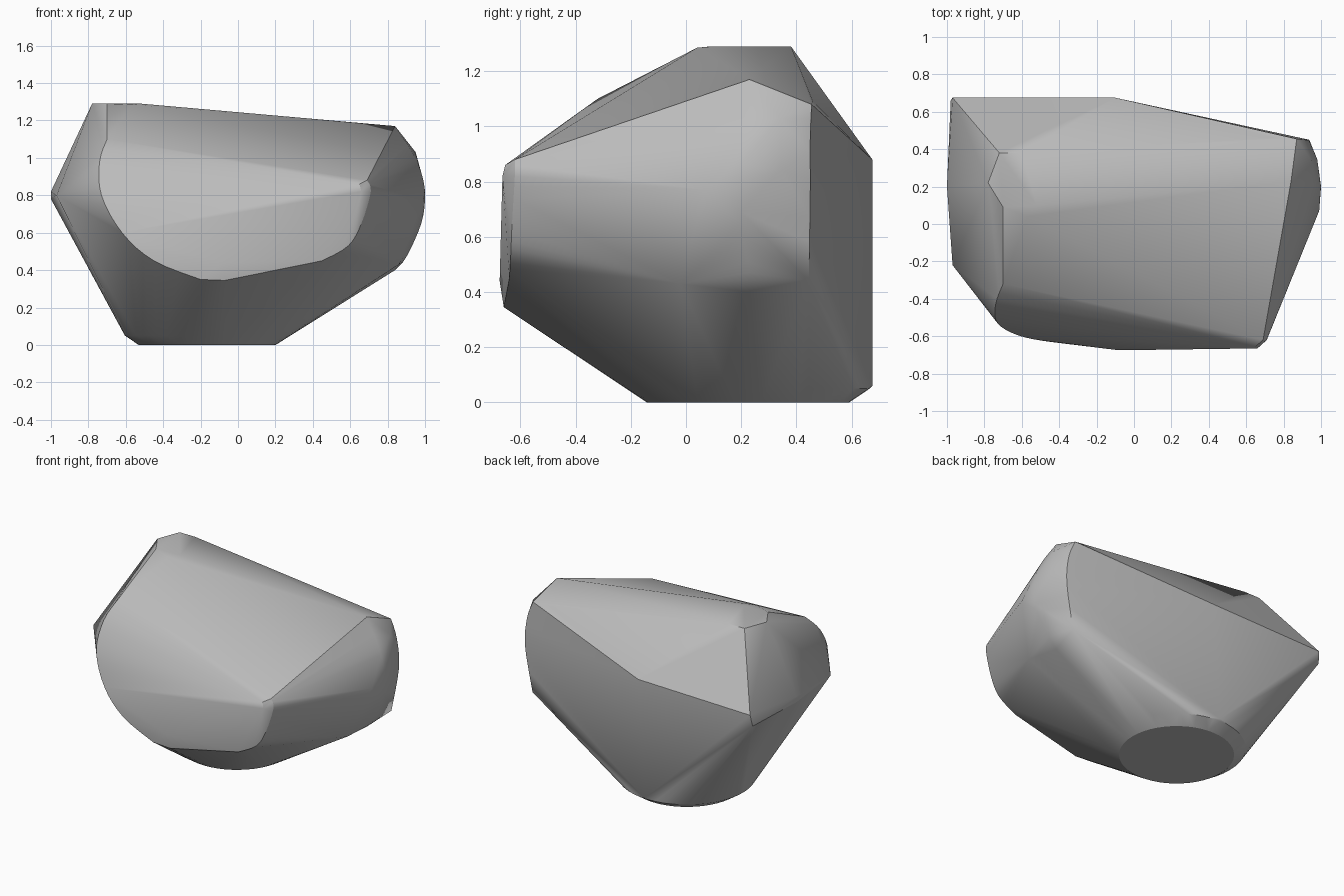
import bpy
import bmesh
from math import cos, sin, tau, radians

# Remove the default cube
default_cube = bpy.data.objects.get("Cube")
if default_cube:
    bpy.data.objects.remove(default_cube, do_unlink=True)


def make_material(name, colour):
    material = bpy.data.materials.new(name)
    material.use_nodes = True
    material.diffuse_color = colour
    shader = material.node_tree.nodes["Principled BSDF"]
    shader.inputs["Base Color"].default_value = colour
    shader.inputs["Roughness"].default_value = 0.9
    return material


def ring(centre_x, centre_y, radius, height, count=48):
    """Horizontal circle of points."""
    return [(centre_x + radius * cos(tau * i / count),
             centre_y + radius * sin(tau * i / count), height)
            for i in range(count)]


def rounded(points, steps=4):
    """Closely spaced points on a smooth curve through the given ones."""
    ends = [points[0]] + points + [points[-1]]
    curve = []
    for a, b, c, d in zip(ends, ends[1:], ends[2:], ends[3:]):
        for i in range(steps):
            t = i / steps
            curve.append(tuple(
                q + t * (r - p + t * (2 * p - 5 * q + 4 * r - s
                         + t * (3 * (q - r) + s - p))) / 2
                for p, q, r, s in zip(a, b, c, d)))
    return curve + [points[-1]]


# Round foot with a chamfered rim
foot = ring(-.165, .225, .366, 0) + ring(-.165, .225, .44, .05)

# Small flat summit
summit = [(-.78, .22, 1.29), (-.72, .38, 1.29), (-.6, .38, 1.29),
          (-.52, .1, 1.29), (-.7, .09, 1.29), (-.57, .04, 1.285)]

# Front face: curved left rim, lower lip and tight right corner
front_left_rim = rounded([(-.7, -.32, 1.1), (-.74, -.43, .98),
                          (-.73, -.53, .8), (-.62, -.595, .6),
                          (-.45, -.63, .45), (-.2, -.655, .35)])
front_lip = [(-.07, -.66, .345), (-.08, -.675, .44)]
front_right_rim = rounded([(.45, -.64, .45), (.59, -.635, .53),
                           (.66, -.63, .65), (.71, -.62, .82),
                           (.69, -.62, .88)])
front_corner = [(.66, -.665, .82), (.65, -.655, .86)]

# Right end: domed cap
right_crown = rounded([(.84, .23, 1.17), (.93, .21, 1.03),
                       (.98, .2, .92), (1, .2, .8), (.98, .2, .65),
                       (.9, .23, .47), (.84, .23, .4)])
right_sides = [(.99, .07, .77), (.86, -.02, .43), (.98, .345, .84),
               (.95, .34, 1.03), (.75, .46, 1.09)]
right_back_rim = rounded([(.87, .455, 1.08), (.92, .45, .95),
                          (.935, .45, .75), (.88, .445, .44)])

# Left end: pointed ridge, and the long back ridge
left_ridge = [(-.97, .675, .86), (-.98, .66, .78), (-1, .2, .82),
              (-1, .2, .78), (-.97, -.22, .8)]
back_ridge = [(-.1, .675, .88), (-.15, .675, .06)]

# Wrap all the outlines in one convex boulder
outlines = (foot + summit + front_left_rim + front_lip + front_right_rim
            + front_corner + right_crown + right_sides + right_back_rim
            + left_ridge + back_ridge)
bm = bmesh.new()
for point in outlines:
    bm.verts.new(point)
hull = bmesh.ops.convex_hull(bm, input=bm.verts)
loose = {v for v in hull["geom_interior"] + hull["geom_unused"]
         if isinstance(v, bmesh.types.BMVert)}
bmesh.ops.delete(bm, geom=list(loose), context="VERTS")
bmesh.ops.dissolve_limit(bm, angle_limit=radians(1),
                         verts=bm.verts, edges=bm.edges)
bmesh.ops.recalc_face_normals(bm, faces=bm.faces)

mesh = bpy.data.meshes.new("boulder")
bm.to_mesh(mesh)
bm.free()
mesh.materials.append(make_material("stone grey", (.5, .5, .5, 1)))

boulder = bpy.data.objects.new("boulder", mesh)
bpy.context.collection.objects.link(boulder)
bpy.context.view_layer.objects.active = boulder
boulder.select_set(True)
bpy.ops.object.shade_smooth_by_angle(angle=radians(25))
